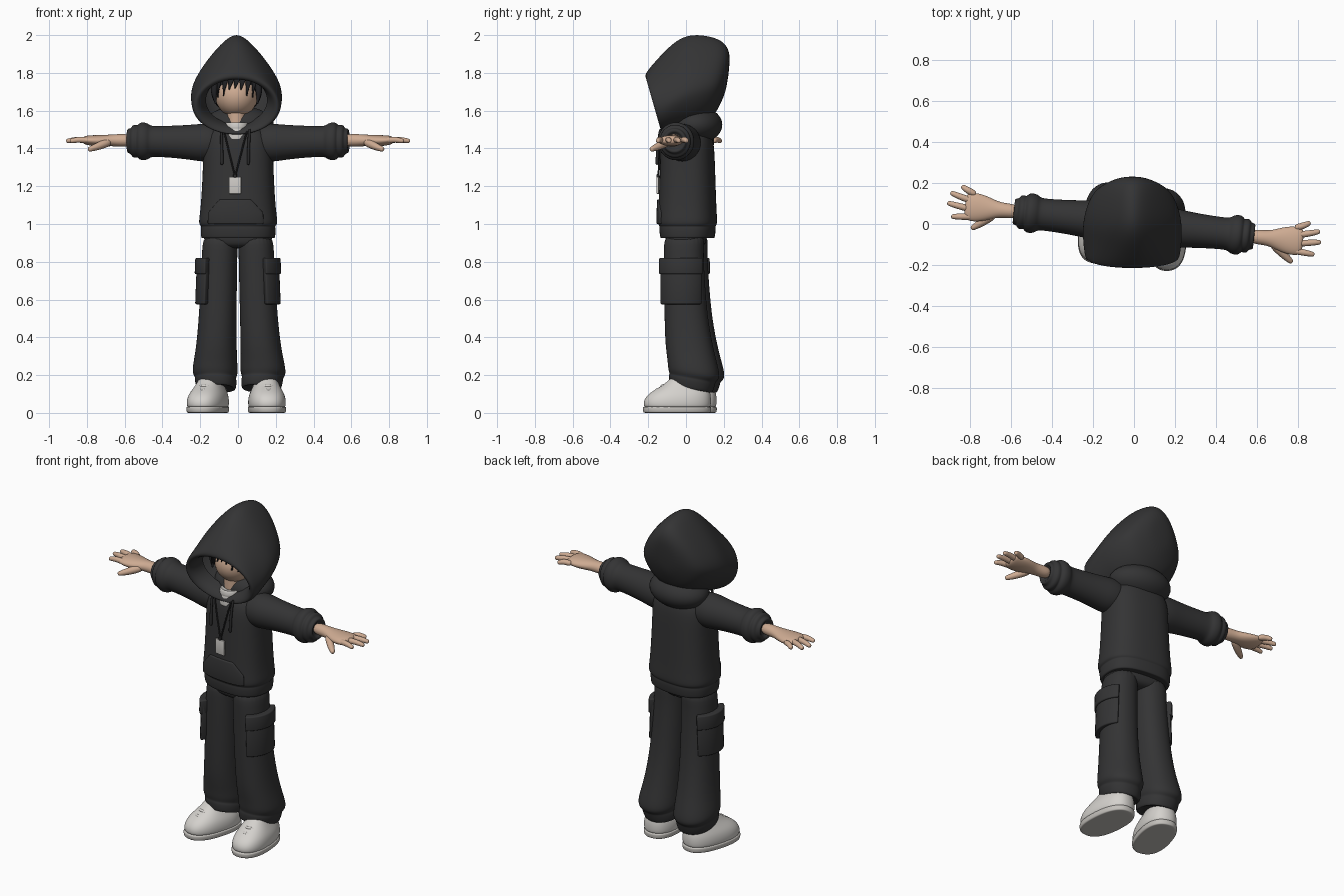
import bpy, bmesh
from math import sin, cos, pi, radians
from mathutils import Matrix, Vector

if "Cube" in bpy.data.objects:
    bpy.data.objects.remove(bpy.data.objects["Cube"])


def material(name, r, g, b):
    m = bpy.data.materials.new(name)
    m.use_nodes = True
    m.diffuse_color = (r, g, b, 1)
    bsdf = m.node_tree.nodes["Principled BSDF"]
    bsdf.inputs["Base Color"].default_value = (r, g, b, 1)
    bsdf.inputs["Roughness"].default_value = 0.9
    return m


CLOTH = material("charcoal cloth", .034, .034, .035)
CORD = material("dark cord", .022, .022, .023)
HAIR = material("black hair", .014, .014, .016)
SKIN = material("skin", .62, .41, .29)
SHOE = material("off white", .66, .64, .61)
SOLE = material("sole grey", .55, .53, .50)
SHIRT = material("shirt white", .62, .60, .57)

YAW = Matrix.Rotation(radians(-6), 4, 'Z')


def finish(bm, name, mat, place, sub=2, bevel=0):
    bmesh.ops.recalc_face_normals(bm, faces=bm.faces)
    bm.transform(place)
    me = bpy.data.meshes.new(name)
    bm.to_mesh(me)
    bm.free()
    me.materials.append(mat)
    for p in me.polygons:
        p.use_smooth = True
    ob = bpy.data.objects.new(name, me)
    bpy.context.collection.objects.link(ob)
    if bevel:
        b = ob.modifiers.new("Bevel", 'BEVEL')
        b.width, b.segments = bevel, 3
    if sub:
        s = ob.modifiers.new("Subdivision", 'SUBSURF')
        s.levels = s.render_levels = sub
    return ob


def loft(name, rings, mat, place=YAW, sub=2, bevel=0, open_start=False):
    """Skin a list of equal point rings and cap the ends."""
    bm = bmesh.new()
    rows = [[bm.verts.new(p) for p in r] for r in rings]
    n = len(rows[0])
    for a, b in zip(rows, rows[1:]):
        for i in range(n):
            j = (i + 1) % n
            bm.faces.new((a[i], a[j], b[j], b[i]))
    if not open_start:
        bm.faces.new(rows[0])
    bm.faces.new(rows[-1])
    return finish(bm, name, mat, place, sub, bevel)


def edge(a, rx, ry, n=2.0):
    """Point on a superellipse."""
    c, s = cos(a), sin(a)
    px, py = abs(c) ** (2 / n), abs(s) ** (2 / n)
    return rx * (px if c >= 0 else -px), ry * (py if s >= 0 else -py)


def oval(z, cx, cy, rx, ry, n=2.0, tilt=0, count=24):
    pts = []
    for i in range(count):
        x, y = edge(2 * pi * i / count, rx, ry, n)
        pts.append((cx + x, cy + y, z - tilt * y))
    return pts


def tube(name, pts, radii, mat, place=YAW, flat=1.0):
    """Rounded tube along a path."""
    pts = [Vector(p) for p in pts]
    d0, d1 = (pts[1] - pts[0]).normalized(), (pts[-1] - pts[-2]).normalized()
    path = [pts[0] - d0 * radii[0] * .5] + pts + [pts[-1] + d1 * radii[-1] * .7]
    rad = [radii[0] * .6] + list(radii) + [radii[-1] * .65]
    rings = []
    for i, p in enumerate(path):
        d = path[min(i + 1, len(path) - 1)] - path[max(i - 1, 0)]
        q = d.to_track_quat('Z', 'Y')
        rings.append([p + q @ Vector((rad[i] * cos(a), rad[i] * flat * sin(a), 0))
                      for a in (k * pi / 4 for k in range(8))])
    return loft(name, rings, mat, place)


def ball(name, centre, size, mat, place=YAW):
    bm = bmesh.new()
    bmesh.ops.create_uvsphere(bm, u_segments=32, v_segments=20, radius=1)
    bm.transform(Matrix.Translation(centre) @ Matrix.Diagonal((*size, 1)))
    return finish(bm, name, mat, place, 0)


def plate(name, rows, out, mat, n=2.0, side=1):
    """Padded patch wrapped on a body; rows: z, cx, cy, rx, ry, middle, half angle."""
    rings = []
    for z, cx, cy, rx, ry, mid, half in rows:
        arc = [radians(mid + half * k / 6) for k in range(-6, 7)]
        ring = [edge(a, rx + out, ry + out, n) for a in arc]
        ring += [edge(a, rx - .015, ry - .015, n) for a in reversed(arc)]
        rings.append([(side * (cx + x), cy + y, z) for x, y in ring])
    return loft(name, rings, mat, sub=0, bevel=.007)


# Hoodie body with hem
body = [(.93, .17, .12), (.922, .192, .138), (.93, .198, .144), (.98, .2, .149), (.988, .195, .145),
        (.996, .207, .154), (1.02, .209, .156), (1.08, .2, .152), (1.2, .192, .148),
        (1.32, .187, .144), (1.42, .186, .14), (1.48, .165, .125), (1.52, .11, .09), (1.53, .04, .04)]
loft("hoodie_body", [oval(z, 0, .008, rx, ry, 2.6) for z, rx, ry in body], CLOTH)
plate("front_pocket", [(1.0, 0, .008, .206, .153, -90, 40), (1.06, 0, .008, .203, .153, -90, 40),
                       (1.13, 0, .008, .197, .15, -90, 19)], .008, CLOTH, 2.6)

# Folded hood base around the neck and shoulders
ball("hood_fold", (0, .055, 1.525), (.185, .137, .10), CLOTH)

# Hood: top y/z, bottom y/z, half width, pointedness
hood = [(-.13, 1.78, -.05, 1.53, .17, 0), (-.19, 1.762, -.105, 1.515, .19, 0),
        (-.212, 1.77, -.128, 1.485, .212, 0), (-.218, 1.79, -.13, 1.47, .236, .05),
        (-.20, 1.82, -.10, 1.475, .243, .15), (-.12, 1.91, -.03, 1.49, .243, .38),
        (-.05, 1.975, .02, 1.50, .242, .46), (.02, 2.005, .06, 1.51, .235, .48),
        (.11, 2.0, .11, 1.54, .215, .45), (.19, 1.975, .155, 1.58, .18, .35),
        (.225, 1.93, .185, 1.64, .125, .2), (.235, 1.87, .215, 1.71, .06, 0)]
rings = []
for ty, tz, by, bz, hw, k in hood:
    ring = []
    for i in range(28):
        s = cos(2 * pi * i / 28)
        t = (s + 1) / 2
        x = hw * sin(2 * pi * i / 28) * min(.96 - k * s, 1.04)
        ring.append((x - .008, by + (ty - by) * t, bz + (tz - bz) * t))
    rings.append(ring)
still = Matrix.Identity(4)
loft("hood", rings, CLOTH, still, open_start=True)

# Head, hair and neck
ball("head", (-.008, -.012, 1.68), (.112, .122, .115), SKIN, still)
ball("hair_cap", (-.008, .03, 1.71), (.135, .135, .13), HAIR, still)
for i in range(7):
    x = -.1 + i * .031
    drop = .02 * abs(i - 3) + (.012 if i % 2 else 0)
    tube("fringe_lock", [(x + .01, -.09 + .12 * abs(x) ** 1.2, 1.80), (x, -.135 + 3 * x * x, 1.765),
                         (x - .008, -.137 + 4 * x * x, 1.735 - drop)], [.022, .022, .008], HAIR, still, .6)
for s in (-1, 1):
    tube("side_lock", [(s * .11 - .008, -.05, 1.75), (s * .122 - .008, -.075, 1.70),
                       (s * .11 - .008, -.075, 1.64)], [.02, .022, .008], HAIR, still)
loft("neck", [oval(z, -.005, -.035, .05, .05) for z in (1.5, 1.54, 1.6, 1.62)], SKIN)
loft("shirt_collar", [oval(z, 0, -.06, r, r) for z, r in
                      ((1.44, .066), (1.45, .066), (1.5, .064), (1.505, .06), (1.51, .064),
                       (1.535, .06), (1.54, .053), (1.53, .045))], SHIRT)

# Drawstrings, lanyard and tag
for s in (-1, 1):
    tube("drawstring", [(s * .075, -.128, 1.50), (s * .072, -.142, 1.43), (s * .07, -.147, 1.32)],
         [.008, .008, .01], CORD)
    tube("lanyard", [(s * .06, -.125, 1.49), (s * .043, -.138, 1.42), (0, -.147, 1.25)],
         [.005, .005, .005], CORD)
for name, z, size, mat in (("tag", 1.205, (.064, .012, .09), SHIRT), ("tag_clip", 1.255, (.02, .014, .018), CORD)):
    bm = bmesh.new()
    bmesh.ops.create_cube(bm, size=1)
    bm.transform(Matrix.Translation((0, -.149, z)) @ Matrix.Diagonal((*size, 1)))
    finish(bm, name, mat, YAW, 0, .003)

# Trousers: z, cx, cy, rx, ry
leg = [(.95, .09, .005, .09, .11), (.88, .097, -.003, .094, .105), (.7, .102, .002, .096, .108),
       (.5, .11, .012, .1, .115), (.35, .118, .03, .107, .128), (.26, .126, .05, .117, .135),
       (.215, .128, .056, .121, .138), (.195, .127, .053, .113, .13), (.185, .125, .048, .108, .123),
       (.175, .124, .045, .112, .124), (.135, .12, .04, .106, .116), (.125, .12, .038, .098, .108),
       (.14, .12, .036, .08, .09)]
loft("trouser_seat", [oval(z, 0, 0, rx, ry, 2.6) for z, rx, ry in
                      ((.87, .1, .06), (.885, .165, .098), (.92, .185, .108), (.97, .18, .11))], CLOTH)

# Sleeve: x, z, vertical radius, depth radius
sleeve = [(.08, 1.43, .09, .09), (.18, 1.43, .104, .1), (.24, 1.432, .095, .092), (.33, 1.435, .087, .083),
          (.43, 1.437, .082, .079), (.465, 1.437, .083, .08), (.478, 1.437, .096, .094),
          (.505, 1.438, .104, .1), (.525, 1.438, .098, .094), (.533, 1.438, .084, .08),
          (.545, 1.438, .09, .085), (.562, 1.438, .086, .082), (.568, 1.438, .07, .068),
          (.58, 1.44, .067, .065), (.59, 1.44, .062, .06), (.588, 1.44, .045, .045), (.57, 1.44, .04, .04)]
palm = [(.56, 1.443, .033, .034), (.63, 1.443, .034, .036), (.67, 1.443, .031, .04), (.71, 1.441, .031, .056),
        (.76, 1.441, .03, .07), (.80, 1.443, .026, .07), (.822, 1.444, .02, .062), (.828, 1.444, .008, .04)]
fingers = [(.066, .858, .092), (.028, .908, .056), (-.012, .918, .006), (-.048, .892, -.056)]

for s, side in ((-1, "right_"), (1, "left_")):
    loft(side + "trouser_leg", [oval(z, s * cx, cy, rx, ry, 2.2, .28 * max(0, 1 - z / .5))
                                for z, cx, cy, rx, ry in leg], CLOTH)
    for name, low, high, out in (("cargo_pocket", .575, .79, .021), ("cargo_flap", .735, .82, .03)):
        plate(side + name, [(z, .104 + (.7 - z) * .04, -.005, .097, .112, -3, 58) for z in (low, high)],
              out, CLOTH, side=s)
    for name, rows, mat in (("sleeve", sleeve, CLOTH), ("palm", palm, SKIN)):
        loft(side + name, [[(s * x, b, a) for a, b, _ in oval(0, z, 0, rz, ry, count=20)]
                           for x, z, rz, ry in rows], mat)
    # Fingers and thumb
    for by, tx, ty in fingers:
        tube(side + "finger", [(s * .79, by, 1.443), (s * (.79 + tx) / 2, (by + ty) / 2, 1.448),
                               (s * (tx - .012), ty, 1.44)], [.018, .0175, .014], SKIN)
    tube(side + "thumb", [(s * .69, -.03, 1.432), (s * .74, -.072, 1.41), (s * .778, -.1, 1.396)],
         [.026, .022, .015], SKIN)

    # Shoe: z, toe y, heel y, half width
    foot = YAW @ Matrix.Translation((s * .152, 0, 0)) @ Matrix.Rotation(s * radians(10), 4, 'Z')
    upper = [(.025, -.2, .14, .09), (.035, -.21, .148, .099), (.065, -.21, .15, .1), (.095, -.19, .148, .094),
             (.12, -.155, .142, .082), (.145, -.11, .132, .07), (.17, -.08, .12, .06), (.19, -.06, .1, .05)]
    sole = [(0, -.19, .13, .08), (0, -.208, .146, .095), (.006, -.214, .15, .1), (.03, -.216, .152, .102),
            (.036, -.208, .146, .097)]
    for name, rows, mat in (("shoe", upper, SHOE), ("sole", sole, SOLE)):
        loft(side + name, [oval(z, 0, (t + h) / 2, w, (h - t) / 2, 2.4) for z, t, h, w in rows], mat, foot)
    for y, z, w in ((-.145, .122, .05), (-.115, .143, .052)):
        tube(side + "shoe_strap", [(-w - .01, y + .05, z - .022), (-w * .6, y + .012, z - .004), (0, y, z),
                                   (w * .6, y + .012, z - .004), (w + .01, y + .05, z - .022)],
             [.009] * 5, SHOE, foot)
